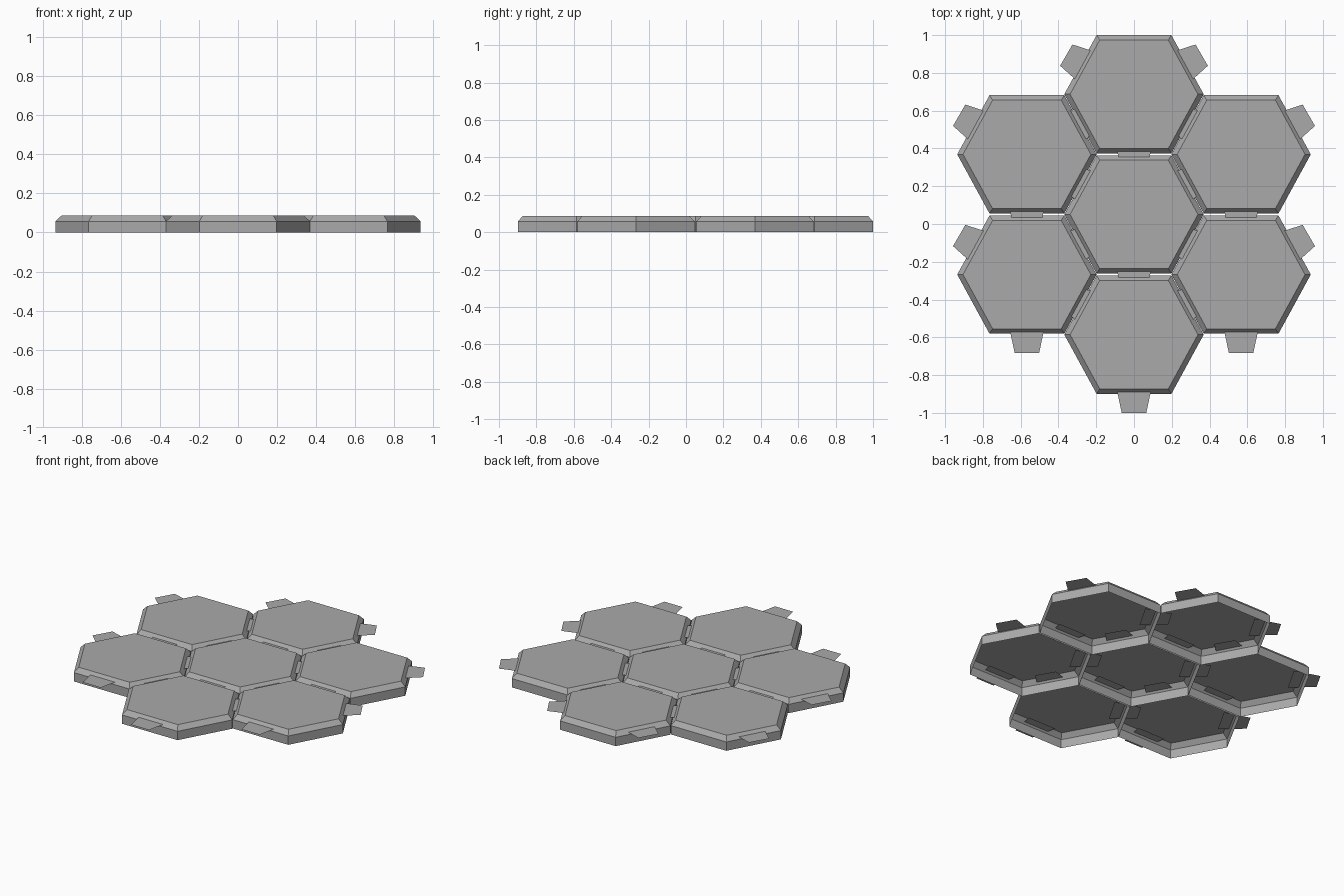
import bpy
import bmesh
import math
from mathutils import Matrix, Vector

if "Cube" in bpy.data.objects:
    bpy.data.objects.remove(bpy.data.objects["Cube"], do_unlink=True)

# Hexagon half sizes, heights and spacing
CORNER, HALF_EDGE, APOTHEM = 0.369, 0.198, 0.313
WALL_Z, TOP_Z, TOP_SCALE, TAB_Z = 0.057, 0.086, 0.917, 0.068
PITCH_X, PITCH_Y, MID_Y = 0.567, 0.6365, 0.0505

grey = bpy.data.materials.new("grey")
grey.use_nodes = True
colour = (0.4, 0.4, 0.4, 1)
grey.diffuse_color = colour
grey.node_tree.nodes["Principled BSDF"].inputs["Base Color"].default_value = colour


def finish(bm, name):
    mesh = bpy.data.meshes.new(name)
    bm.to_mesh(mesh)
    bm.free()
    mesh.materials.append(grey)
    return mesh


def tile_mesh():
    # Open-bottomed shell: straight wall, sloped rim, flat top
    outline = [(CORNER, 0), (HALF_EDGE, APOTHEM), (-HALF_EDGE, APOTHEM),
               (-CORNER, 0), (-HALF_EDGE, -APOTHEM), (HALF_EDGE, -APOTHEM)]
    bm = bmesh.new()
    rings = [[bm.verts.new((x * s, y * s, z)) for x, y in outline]
             for s, z in ((1, 0), (1, WALL_Z), (TOP_SCALE, TOP_Z))]
    for low, high in zip(rings, rings[1:]):
        for i in range(6):
            j = (i + 1) % 6
            bm.faces.new((low[i], low[j], high[j], high[i]))
    bm.faces.new(rings[-1])
    return finish(bm, "hex_tile")


def tabs_mesh():
    # Three flat tapered tongues passing through alternate sides
    bm = bmesh.new()
    profile = [(0.25, -0.1), (0.414, -0.065), (0.414, 0.065), (0.25, 0.1)]
    for angle in (30, 150, 270):
        turn = Matrix.Rotation(math.radians(angle), 3, "Z")
        bm.faces.new([bm.verts.new(turn @ Vector((x, y, TAB_Z))) for x, y in profile])
    return finish(bm, "joining_tabs")


# One centre tile with six around it
places = {"centre": (0, 0), "back": (0, 1), "front": (0, -1),
          "back_left": (1, 0.5), "front_left": (1, -0.5),
          "back_right": (-1, 0.5), "front_right": (-1, -0.5)}
parts = {"tile": tile_mesh(), "tabs": tabs_mesh()}
for place, (col, row) in places.items():
    for part, mesh in parts.items():
        obj = bpy.data.objects.new(f"{place}_{part}", mesh)
        obj.location = (col * PITCH_X, MID_Y + row * PITCH_Y, 0)
        bpy.context.collection.objects.link(obj)
